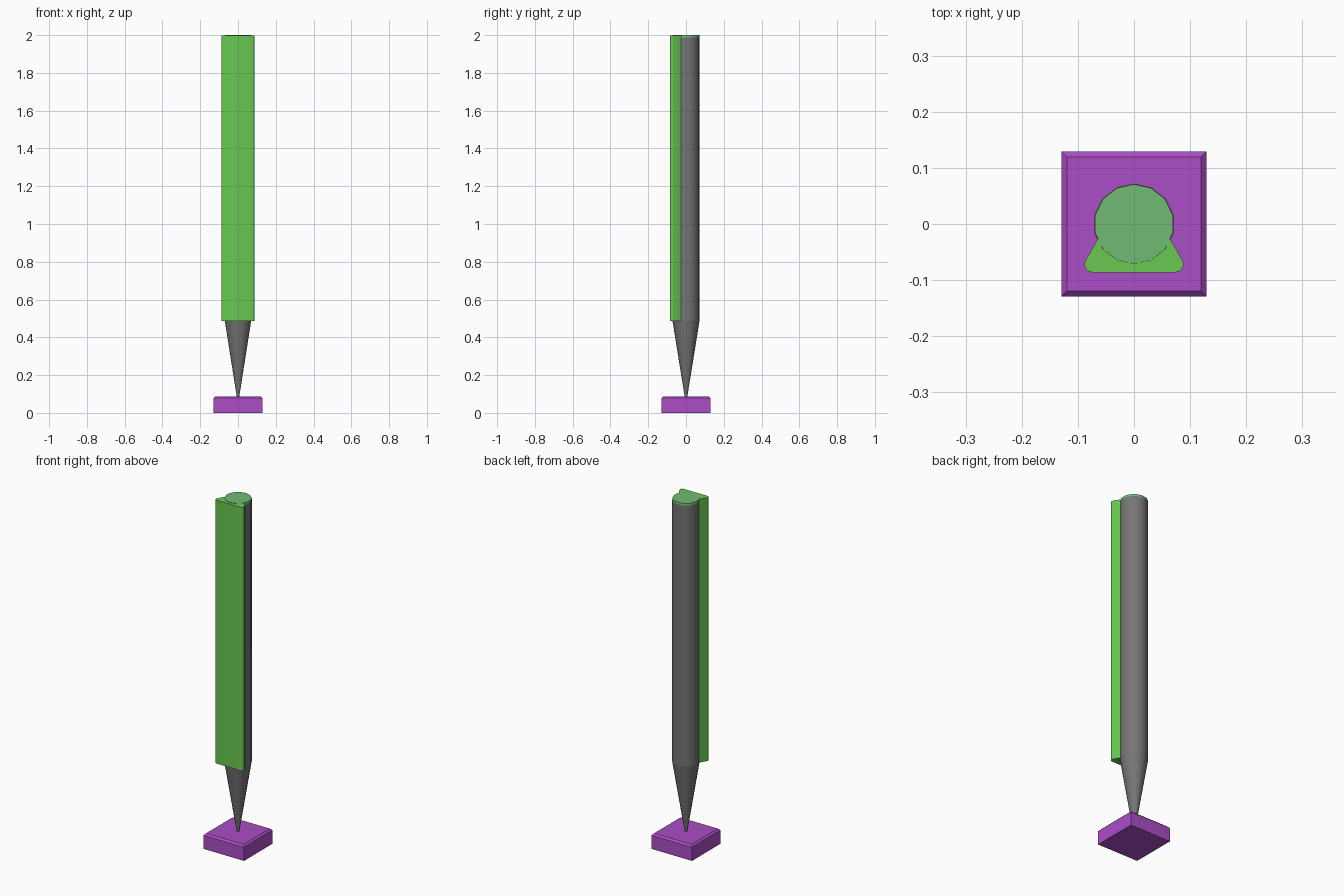
import bpy, bmesh, math
from mathutils import Vector

cube = bpy.data.objects.get("Cube")
if cube:
    bpy.data.objects.remove(cube, do_unlink=True)


def material(name, rgb):
    m = bpy.data.materials.new(name)
    m.use_nodes = True
    m.diffuse_color = (*rgb, 1)
    m.node_tree.nodes["Principled BSDF"].inputs["Base Color"].default_value = (*rgb, 1)
    return m


grey = material("dark grey", (0.18, 0.18, 0.18))
green = material("leaf green", (0.14, 0.58, 0.085))
cap_green = material("pale green", (0.17, 0.49, 0.18))
purple = material("purple", (0.41, 0.075, 0.56))


def finish(name, bm, mat, angle=40):
    bmesh.ops.recalc_face_normals(bm, faces=bm.faces)
    me = bpy.data.meshes.new(name)
    bm.to_mesh(me)
    bm.free()
    me.materials.append(mat)
    ob = bpy.data.objects.new(name, me)
    bpy.context.collection.objects.link(ob)
    bpy.ops.object.select_all(action='DESELECT')
    ob.select_set(True)
    bpy.context.view_layer.objects.active = ob
    bpy.ops.object.shade_smooth_by_angle(angle=math.radians(angle))
    return ob


def loft(name, rings, mat):
    """Skin a stack of equal-length point rings and close both ends."""
    bm = bmesh.new()
    loops = [[bm.verts.new(p) for p in ring] for ring in rings]
    n = len(loops[0])
    for a, b in zip(loops, loops[1:]):
        for i in range(n):
            j = (i + 1) % n
            bm.faces.new((a[i], a[j], b[j], b[i]))
    bm.faces.new(loops[0])
    bm.faces.new(loops[-1])
    return finish(name, bm, mat)


SIDES = 14


def circle(r, z):
    turns = [math.pi / 2 + math.tau * i / SIDES for i in range(SIDES)]
    return [(r * math.cos(t), r * math.sin(t), z) for t in turns]


def square(h, z):
    return [(-h, -h, z), (h, -h, z), (h, h, z), (-h, h, z)]


def rounded_triangle(z, inner=0.043, r=0.014, cy=-0.029, steps=4):
    """Equilateral triangle pointing back, with rounded corners."""
    ring = []
    for k in range(3):
        mid = math.pi / 2 + k * math.tau / 3
        centre = Vector((0, cy)) + 2 * inner * Vector((math.cos(mid), math.sin(mid)))
        for s in range(steps + 1):
            t = mid + math.radians(-60 + 120 * s / steps)
            ring.append((centre.x + r * math.cos(t), centre.y + r * math.sin(t), z))
    return ring


# Square foot with a chamfered top
loft("base_block", [square(0.129, 0), square(0.129, 0.078), square(0.119, 0.088)], purple)

# Round shaft, its cap and the tapered point
loft("shaft", [circle(0.072, 0.49), circle(0.072, 1.988)], grey)
loft("shaft_cap", [circle(0.072, 1.988), circle(0.071, 2.0)], cap_green)
loft("tapered_point", [circle(0.006, 0.08), circle(0.072, 0.49)], grey)

# Triangular bar along the front of the shaft
loft("front_bar", [rounded_triangle(0.487), rounded_triangle(1.998)], green)

# Shallow oval swelling on the back of the point
bm = bmesh.new()
bmesh.ops.create_uvsphere(bm, u_segments=16, v_segments=10, radius=1)
bmesh.ops.scale(bm, verts=bm.verts, vec=(0.022, 0.012, 0.085))
swelling = finish("back_swelling", bm, grey)
swelling.location = (0, 0.043, 0.4)
swelling.rotation_euler.x = -math.atan2(0.066, 0.41)
